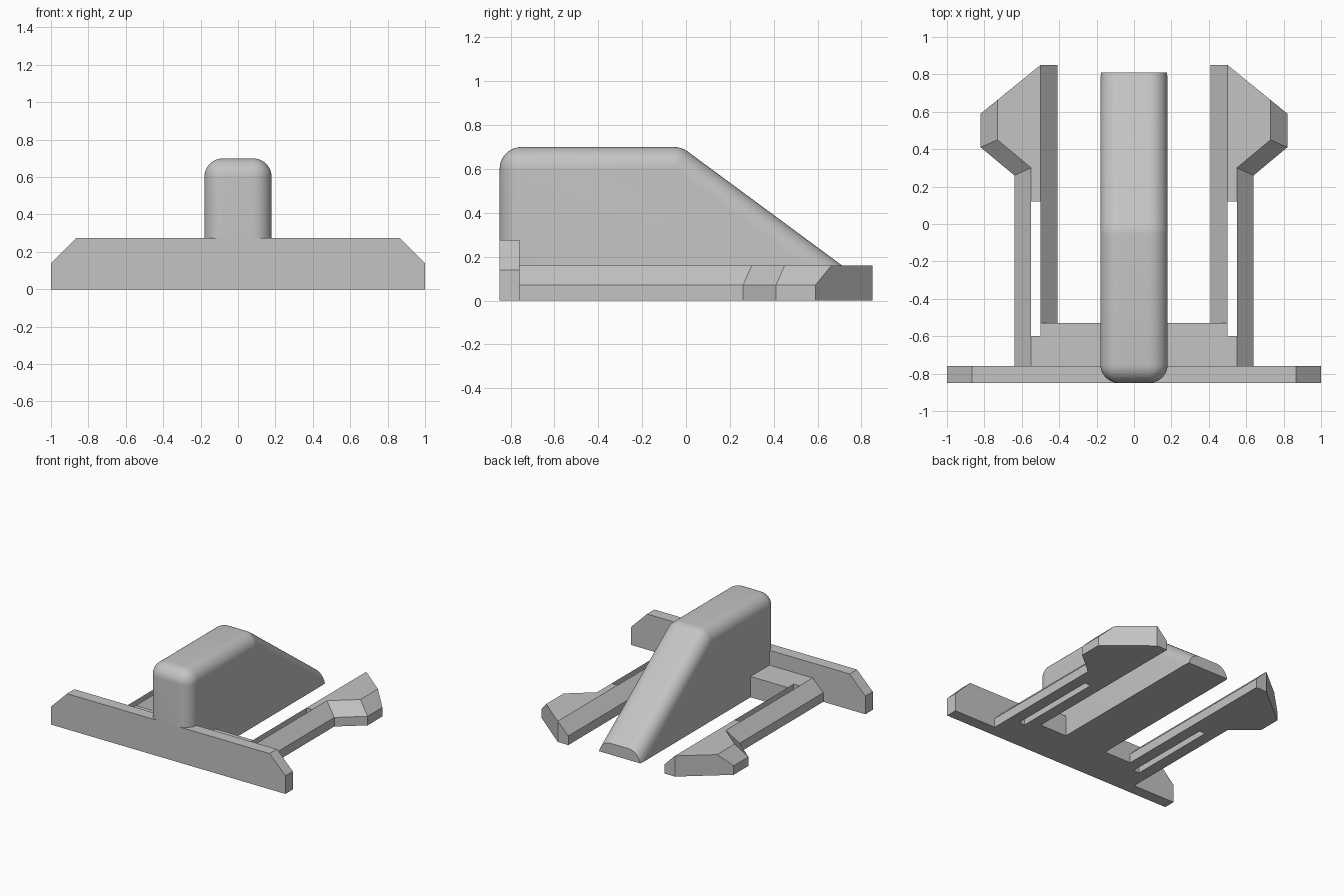
import bpy, bmesh
from mathutils import Vector, Matrix
from math import pi

if "Cube" in bpy.data.objects:
    bpy.data.objects.remove(bpy.data.objects["Cube"], do_unlink=True)

GREY = (0.55, 0.55, 0.55, 1)
grey = bpy.data.materials.new("light grey plastic")
grey.use_nodes = True
grey.diffuse_color = GREY
grey.node_tree.nodes["Principled BSDF"].inputs["Base Color"].default_value = GREY


def finish(bm, name):
    bmesh.ops.recalc_face_normals(bm, faces=bm.faces)
    mesh = bpy.data.meshes.new(name)
    bm.to_mesh(mesh)
    bm.free()
    mesh.materials.append(grey)
    obj = bpy.data.objects.new(name, mesh)
    bpy.context.collection.objects.link(obj)
    return obj


def loft(name, rings):
    """Closed solid through rings of equal point count."""
    bm = bmesh.new()
    loops = [[bm.verts.new(p) for p in ring] for ring in rings]
    for a, b in zip(loops, loops[1:]):
        for i in range(len(a)):
            j = (i + 1) % len(a)
            bm.faces.new((a[i], a[j], b[j], b[i]))
    bm.faces.new(loops[0][::-1])
    bm.faces.new(loops[-1])
    bmesh.ops.remove_doubles(bm, verts=bm.verts, dist=0.0001)
    return finish(bm, name)


def box(name, lo, hi):
    rect = [(lo[0], lo[1]), (hi[0], lo[1]), (hi[0], hi[1]), (lo[0], hi[1])]
    return loft(name, [[(x, y, z) for x, y in rect] for z in (lo[2], hi[2])])


def select_only(obj):
    bpy.ops.object.select_all(action="DESELECT")
    obj.select_set(True)
    bpy.context.view_layer.objects.active = obj


FRONT, PLATE_BACK, DECK, EDGE = -0.85, -0.76, 0.16, 0.07

# Front plate with clipped upper corners
half = [(1, 0), (1, 0.14), (0.865, 0.275)]
outline = half + [(-x, z) for x, z in reversed(half)]
loft("front_plate", [[(x, y, z) for x, z in outline] for y in (FRONT, PLATE_BACK)])

# Flat bridge joining the plate to both clip arms
box("bridge", (-0.5, PLATE_BACK, 0), (0.5, -0.53, DECK))

# Clip arm with hooked end and chamfered upper edges
foot = [(0.41, PLATE_BACK), (0.64, PLATE_BACK), (0.64, 0.26), (0.82, 0.41),
        (0.82, 0.59), (0.5, 0.85), (0.41, 0.85)]
crown = [(0.5, PLATE_BACK), (0.55, PLATE_BACK), (0.55, 0.30), (0.73, 0.45),
         (0.73, 0.663), (0.5, 0.85), (0.5, 0.85)]
levels = [(foot, 0), (foot, EDGE), (crown, DECK)]
arm = loft("clip_arms", [[(x, y, z) for x, y in ring] for ring, z in levels])

# Long slot through the arm, then mirror to the other side
cutter = box("slot_cutter", (0.5, -0.6, -0.1), (0.55, 0.12, 0.3))
cutter.hide_render = True
cut = arm.modifiers.new("slot", "BOOLEAN")
cut.operation = "DIFFERENCE"
cut.solver = "EXACT"
cut.object = cutter
select_only(arm)
bpy.ops.object.modifier_apply(modifier="slot")
bpy.data.objects.remove(cutter, do_unlink=True)
mirror = arm.modifiers.new("mirror", "MIRROR")
mirror.use_mirror_merge = False

# Rounded fin: hull of balls at the inset corners, trimmed flat below and behind
R = 0.1
corners = [(-0.75, -0.5), (-0.75, 0.6), (-0.053, 0.6), (1.197, -0.3225), (1.197, -0.5)]
bm = bmesh.new()
for y, z in corners:
    for x in (-0.08, 0.08):
        place = Matrix.Translation((x, y, z)) @ Matrix.Rotation(pi / 2, 4, "Y")
        bmesh.ops.create_uvsphere(bm, u_segments=40, v_segments=20, radius=R, matrix=place)
bmesh.ops.delete(bm, geom=bm.faces[:] + bm.edges[:], context="EDGES_FACES")
hull = bmesh.ops.convex_hull(bm, input=bm.verts[:])
inside = {g for g in hull["geom_interior"] if isinstance(g, bmesh.types.BMVert)}
inside |= {v for v in bm.verts if not v.link_faces}
bmesh.ops.delete(bm, geom=list(inside), context="VERTS")
bmesh.ops.dissolve_limit(bm, angle_limit=0.01, verts=bm.verts[:], edges=bm.edges[:])
for point, normal in (((0, 0, 0), (0, 0, -1)), ((0, 0.81, 0), (0, 1, 0))):
    bmesh.ops.bisect_plane(bm, geom=bm.verts[:] + bm.edges[:] + bm.faces[:],
                           plane_co=Vector(point), plane_no=Vector(normal), clear_outer=True)
    rim = [e for e in bm.edges if e.is_boundary]
    bmesh.ops.edgeloop_fill(bm, edges=rim)
fin = finish(bm, "fin")
select_only(fin)
bpy.ops.object.shade_smooth_by_angle(angle=0.6)
